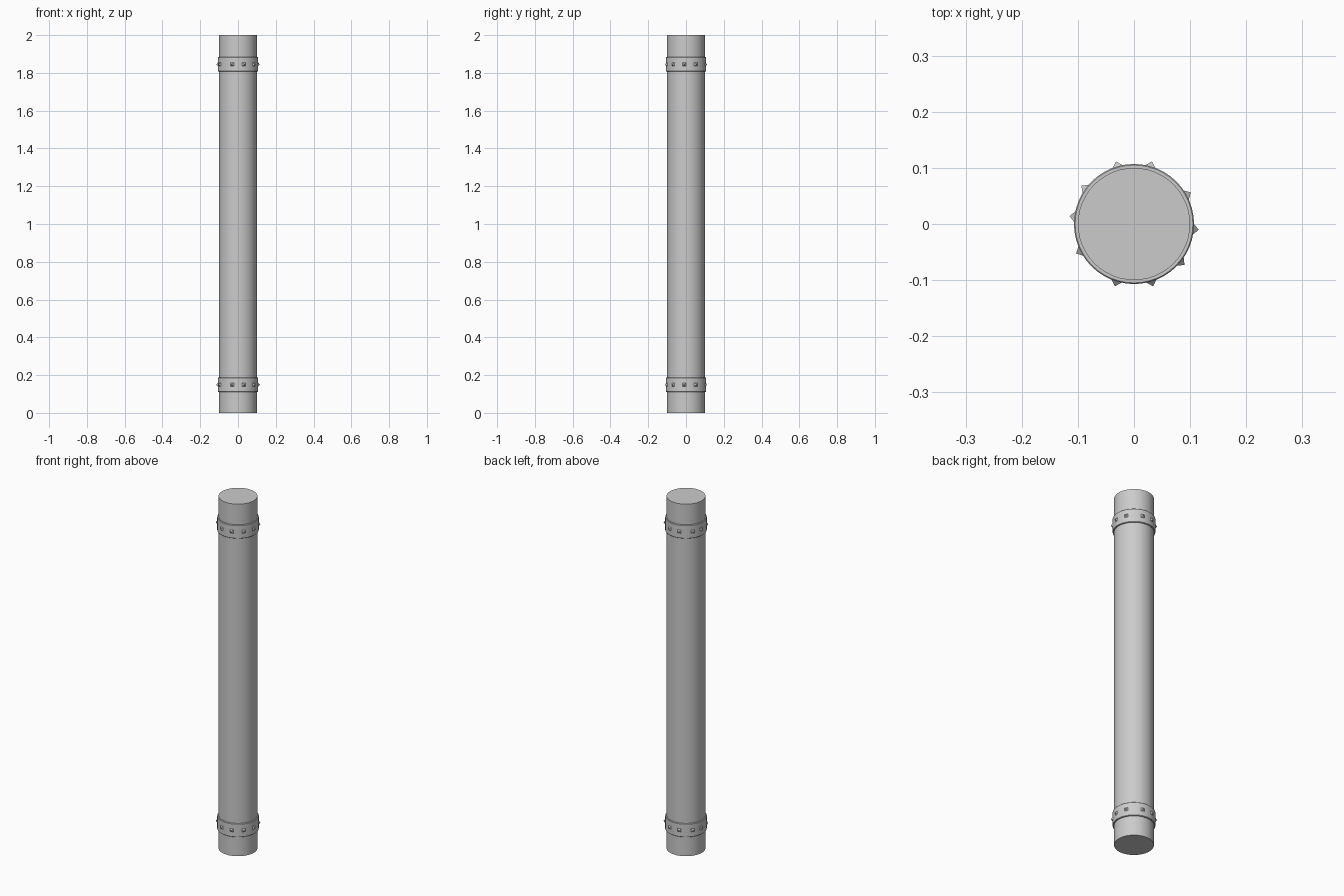
import bpy, bmesh, math
from mathutils import Matrix, Vector

if "Cube" in bpy.data.objects:
    bpy.data.objects.remove(bpy.data.objects["Cube"])

def finish(name, bm, smooth=True):
    me = bpy.data.meshes.new(name)
    bmesh.ops.recalc_face_normals(bm, faces=bm.faces)
    bm.to_mesh(me)
    bm.free()
    ob = bpy.data.objects.new(name, me)
    bpy.context.collection.objects.link(ob)
    if smooth:
        bpy.ops.object.select_all(action='DESELECT')
        ob.select_set(True)
        bpy.context.view_layer.objects.active = ob
        bpy.ops.object.shade_smooth_by_angle(angle=math.radians(30))
    return ob

def lathe(name, profile, closed, sides=48):
    """Revolve an (r, z) profile about the z axis."""
    bm = bmesh.new()
    vs = [bm.verts.new((r, 0, z)) for r, z in profile]
    pairs = zip(vs, vs[1:] + vs[:1]) if closed else zip(vs, vs[1:])
    edges = [bm.edges.new(p) for p in pairs]
    bmesh.ops.spin(bm, geom=vs + edges, axis=(0, 0, 1), cent=(0, 0, 0),
                   angle=math.tau, steps=sides)
    bmesh.ops.remove_doubles(bm, verts=bm.verts, dist=1e-5)
    return finish(name, bm)

# Main shaft
lathe("shaft", [(0, 0), (0.1, 0), (0.1, 2), (0, 2)], False)

STUD_ANGLES = (74, 29, -5, -39, -73, -107, -153, 173, 144, 106)

for label, zc in (("lower", 0.149), ("upper", 1.845)):
    # Collar band with a small chamfer
    h, c, ro, ri = 0.038, 0.002, 0.107, 0.099
    lathe(label + "_band", [(ri, zc - h), (ro - c, zc - h), (ro, zc - h + c),
                            (ro, zc + h - c), (ro - c, zc + h), (ri, zc + h)], True)
    # Pyramid studs around the band
    bm = bmesh.new()
    for a in STUD_ANGLES:
        t = math.radians(a)
        m = (Matrix.Translation((0, 0, zc)) @ Matrix.Rotation(t, 4, 'Z')
             @ Matrix.Translation((0.1105, 0, 0)) @ Matrix.Rotation(math.pi / 2, 4, 'Y')
             @ Matrix.Rotation(math.pi / 4, 4, 'Z'))
        bmesh.ops.create_cone(bm, cap_ends=True, segments=4, radius1=0.015,
                              radius2=0, depth=0.011, matrix=m)
    finish(label + "_studs", bm, smooth=False)
